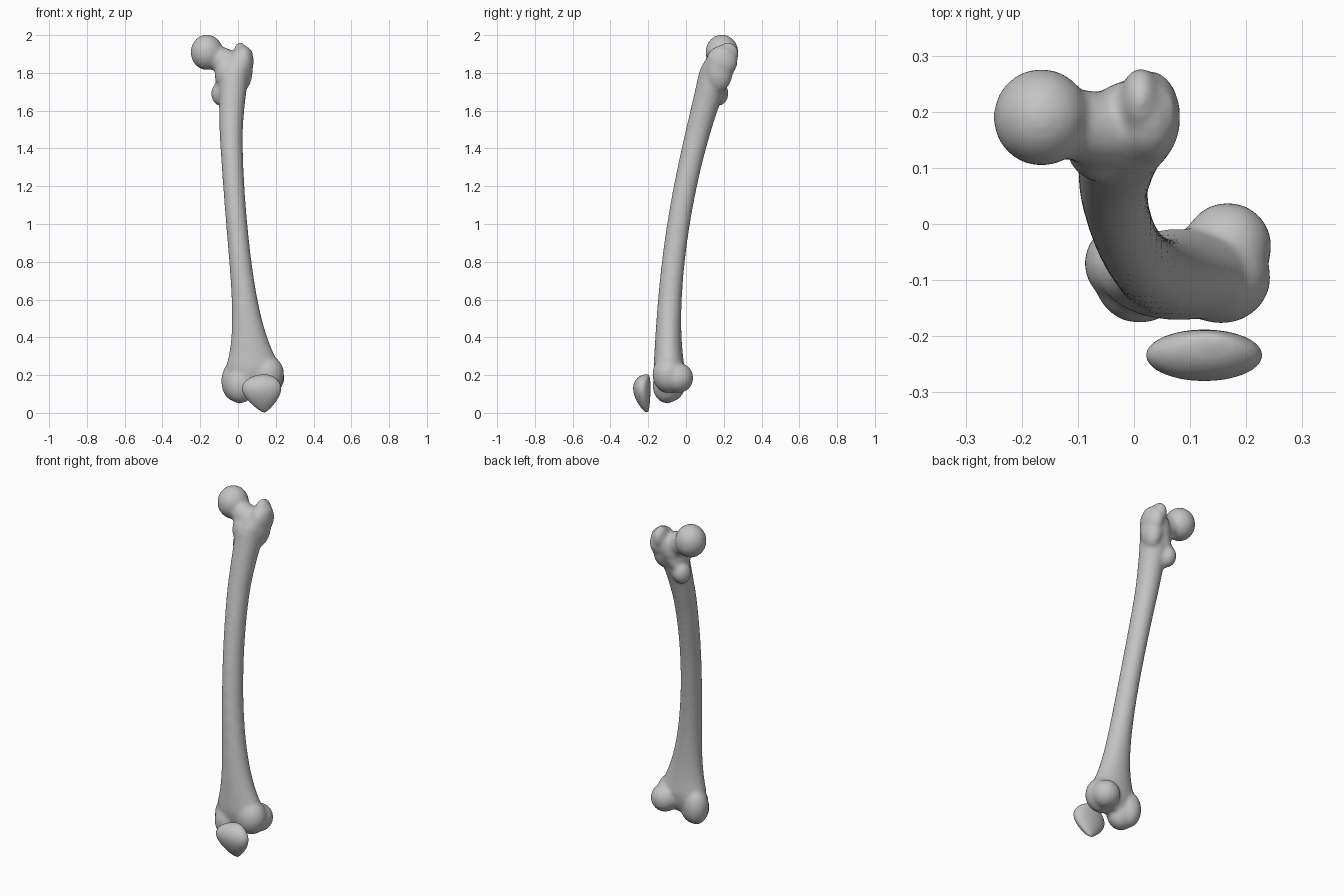
import bpy, bmesh, math
from mathutils import Matrix, Vector

cube = bpy.data.objects.get("Cube")
if cube:
    bpy.data.objects.remove(cube, do_unlink=True)

bone_grey = bpy.data.materials.new("bone_grey")
bone_grey.use_nodes = True
colour = (0.55, 0.55, 0.55, 1)
bone_grey.diffuse_color = colour
bone_grey.node_tree.nodes["Principled BSDF"].inputs["Base Color"].default_value = colour


def loft(bm, section, bottom, top, steps, sides=32):
    """Skin of level ellipses; section(z) gives the centre and half sizes."""
    loops = []
    for step in range(steps + 1):
        z = bottom + (top - bottom) * step / steps
        centre_x, centre_y, half_x, half_y = section(z)
        angles = [math.tau * i / sides for i in range(sides)]
        loops.append([bm.verts.new((centre_x + half_x * math.cos(a),
                                    centre_y + half_y * math.sin(a), z)) for a in angles])
    for low, high in zip(loops, loops[1:]):
        for i in range(sides):
            j = (i + 1) % sides
            bm.faces.new((low[i], low[j], high[j], high[i]))
    bm.faces.new(reversed(loops[0]))
    bm.faces.new(loops[-1])


def blob(bm, centre, radii, axis=(0, 0, 1)):
    """Ellipsoid whose own z runs along axis."""
    turn = Vector((0, 0, 1)).rotation_difference(Vector(axis)).to_matrix().to_4x4()
    matrix = Matrix.Translation(centre) @ turn @ Matrix.Diagonal((*radii, 1))
    bmesh.ops.create_uvsphere(bm, u_segments=32, v_segments=20, radius=1, matrix=matrix)


def finish(bm, name, voxel, smoothing):
    """Fuse the overlapping volumes into one smooth skin."""
    mesh = bpy.data.meshes.new(name)
    bm.to_mesh(mesh)
    bm.free()
    mesh.materials.append(bone_grey)
    obj = bpy.data.objects.new(name, mesh)
    bpy.context.collection.objects.link(obj)
    fuse = obj.modifiers.new("fuse", "REMESH")
    fuse.mode = "VOXEL"
    fuse.voxel_size = voxel
    fuse.use_smooth_shade = True
    soften = obj.modifiers.new("soften", "SMOOTH")
    soften.factor = 0.5
    soften.iterations = smoothing


def shaft_section(z):
    """Bowed centre line, flaring towards the knee and the hip, with domed ends."""
    level = min(max(z, 0.25), 1.8)
    dome = math.sqrt(1 - ((z - level) / 0.15) ** 2)
    knee_flare = 0.09 * math.exp((0.25 - level) / 0.2)
    hip_flare = 0.03 * math.exp((level - 1.8) / 0.25)
    centre_x = 0.083 * abs(1.5 - level) ** 1.5 - 0.036 + 0.4 * max(z - level, 0)
    centre_y = 0.107 * (z - 0.25) ** 2 - 0.1 + knee_flare / 9
    half_x = 0.053 + knee_flare + hip_flare
    half_y = 0.059 + knee_flare / 4 + hip_flare
    return centre_x, centre_y, half_x * dome, half_y * dome


def kneecap_section(z):
    """Rounded above, narrowing to a blunt tip below."""
    swell = math.sqrt(math.sin(math.pi * (z / 0.205) ** 1.5))
    return 0.14 - 0.015 * swell, -0.205 - 0.029 * swell, 0.104 * swell, 0.046 * swell ** 0.8


# Thigh bone shaft
thigh = bmesh.new()
loft(thigh, shaft_section, bottom=0.12, top=1.92, steps=60)

# Ball and neck of the hip
blob(thigh, centre=(-0.165, 0.19, 1.909), radii=(0.086, 0.087, 0.094))
blob(thigh, centre=(-0.07, 0.17, 1.86), radii=(0.07, 0.066, 0.13), axis=(-0.9, 0.2, 0.4))
blob(thigh, centre=(-0.06, 0.145, 1.79), radii=(0.063, 0.07, 0.09))

# Greater trochanter: body, shoulder and tip
blob(thigh, centre=(0.02, 0.175, 1.82), radii=(0.058, 0.075, 0.12))
blob(thigh, centre=(0.03, 0.19, 1.86), radii=(0.053, 0.083, 0.085))
blob(thigh, centre=(0.012, 0.22, 1.9), radii=(0.036, 0.06, 0.062))

# Lesser trochanter and the crest leading to it
blob(thigh, centre=(-0.092, 0.17, 1.69), radii=(0.05, 0.055, 0.065))
blob(thigh, centre=(-0.04, 0.19, 1.78), radii=(0.04, 0.045, 0.13), axis=(0.5, 0.2, 0.8))

# Outer condyle, back and front
blob(thigh, centre=(0.167, -0.04, 0.185), radii=(0.079, 0.079, 0.08))
blob(thigh, centre=(0.155, -0.095, 0.205), radii=(0.089, 0.083, 0.1))

# Inner condyle, back and front
blob(thigh, centre=(-0.02, -0.07, 0.168), radii=(0.069, 0.07, 0.105))
blob(thigh, centre=(0.01, -0.1, 0.145), radii=(0.08, 0.077, 0.095))
finish(thigh, "thigh_bone", voxel=0.01, smoothing=10)

# Kneecap
kneecap = bmesh.new()
loft(kneecap, kneecap_section, bottom=0.001, top=0.204, steps=30)
finish(kneecap, "kneecap", voxel=0.005, smoothing=4)
